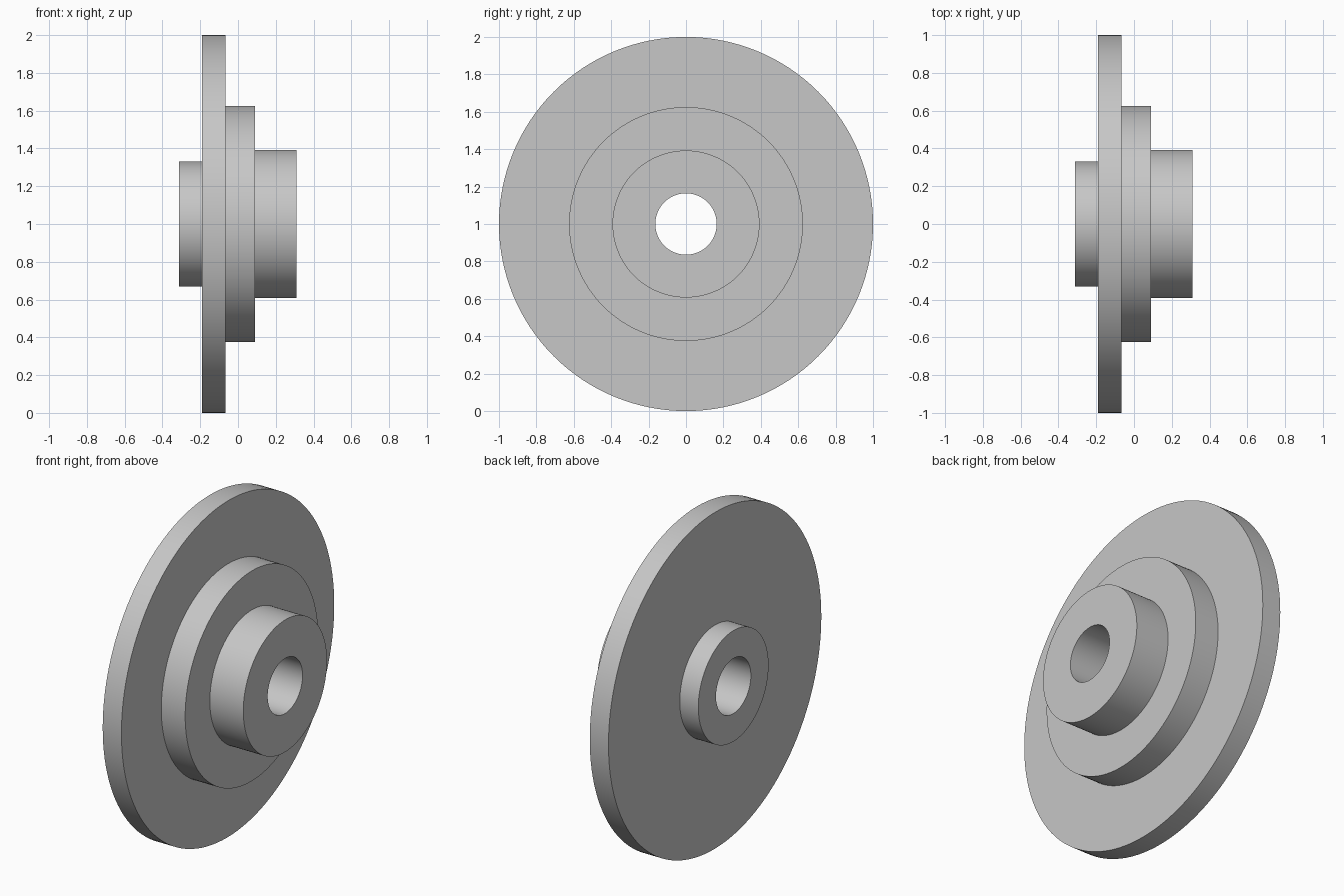
import bpy
import bmesh
from math import cos, sin, tau, radians

default = bpy.data.objects.get("Cube")
if default:
    bpy.data.objects.remove(default, do_unlink=True)

SEGMENTS = 128
BORE = 0.164

# Stepped section as (position along axle, radius), closed through the bore
profile = [
    (-0.312, BORE), (-0.312, 0.33), (-0.19, 0.33),   # rear hub
    (-0.19, 1.0), (-0.067, 1.0),                     # large disc
    (-0.067, 0.625), (0.09, 0.625),                  # middle step
    (0.09, 0.393), (0.31, 0.393), (0.31, BORE),      # front hub
]

# Single light grey metal
grey = bpy.data.materials.new("light_grey")
grey.use_nodes = True
colour = (0.57, 0.57, 0.57, 1.0)
grey.diffuse_color = colour
grey.node_tree.nodes["Principled BSDF"].inputs["Base Color"].default_value = colour

# Revolve the section around the x axis
bm = bmesh.new()
rings = []
for i in range(SEGMENTS):
    a = tau * i / SEGMENTS
    rings.append([bm.verts.new((x, r * cos(a), r * sin(a))) for x, r in profile])
for i in range(SEGMENTS):
    ring, following = rings[i], rings[(i + 1) % SEGMENTS]
    for j in range(len(profile)):
        k = (j + 1) % len(profile)
        bm.faces.new((ring[j], ring[k], following[k], following[j]))
bmesh.ops.recalc_face_normals(bm, faces=bm.faces)

mesh = bpy.data.meshes.new("stepped_flange")
bm.to_mesh(mesh)
bm.free()
mesh.materials.append(grey)

flange = bpy.data.objects.new("stepped_flange", mesh)
bpy.context.collection.objects.link(flange)
flange.location.z = 1.0

# Smooth round walls with crisp steps
bpy.ops.object.select_all(action='DESELECT')
flange.select_set(True)
bpy.context.view_layer.objects.active = flange
bpy.ops.object.shade_smooth_by_angle(angle=radians(30))
